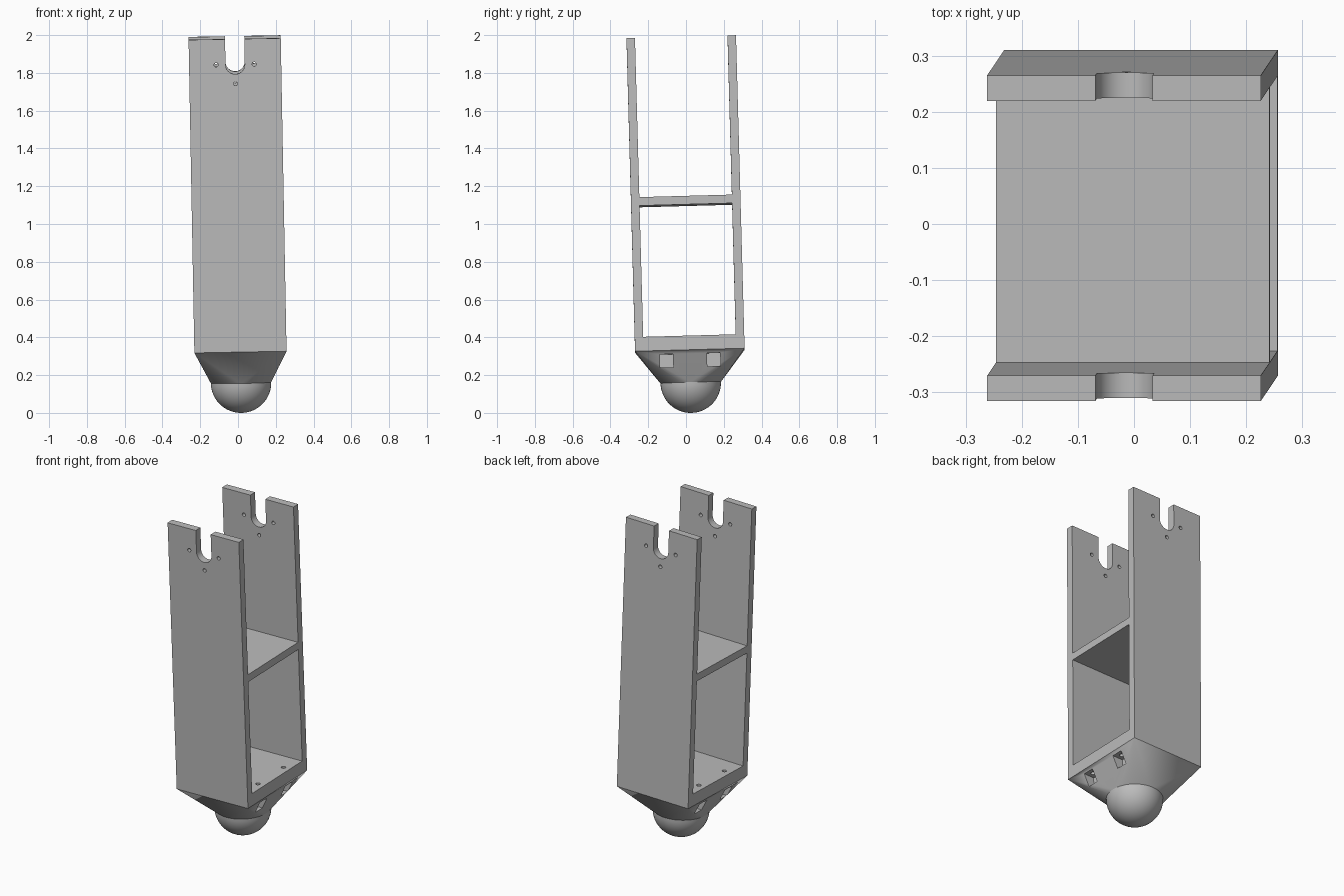
import bpy
import bmesh
import math
from mathutils import Matrix, Euler

old = bpy.data.objects.get("Cube")
if old:
    bpy.data.objects.remove(old, do_unlink=True)

# Main sizes, measured from the centre of the ball
HALF_W, HALF_D = 0.244, 0.29
WALL = 0.045
BASE, FLOOR, TOP = 0.17, 0.245, 1.828
SHELF = 0.94
BALL = 0.16
NOTCH_Z, NOTCH_R = 1.693, 0.051

# The whole part leans slightly to one side and forward
LEAN = Matrix.Translation((0.016, 0.025, BALL)) @ Euler((0.0275, -0.0185, 0)).to_matrix().to_4x4()

grey = bpy.data.materials.new("plain grey")
grey.use_nodes = True
grey.diffuse_color = (0.5, 0.5, 0.5, 1)
grey.node_tree.nodes["Principled BSDF"].inputs["Base Color"].default_value = (0.5, 0.5, 0.5, 1)


def make(name, bm):
    bmesh.ops.recalc_face_normals(bm, faces=bm.faces[:])
    mesh = bpy.data.meshes.new(name)
    bm.to_mesh(mesh)
    bm.free()
    mesh.materials.append(grey)
    obj = bpy.data.objects.new(name, mesh)
    bpy.context.collection.objects.link(obj)
    return obj


def box(name, x0, x1, y0, y1, z0, z1):
    bm = bmesh.new()
    bmesh.ops.create_cube(bm, size=1)
    size = Matrix.Diagonal((x1 - x0, y1 - y0, z1 - z0, 1))
    place = Matrix.Translation(((x0 + x1) / 2, (y0 + y1) / 2, (z0 + z1) / 2))
    bm.transform(place @ size)
    return make(name, bm)


def rod(name, radius, length, centre, along_y=False):
    bm = bmesh.new()
    bmesh.ops.create_cone(bm, cap_ends=True, segments=24, radius1=radius,
                          radius2=radius, depth=length)
    turn = Matrix.Rotation(math.pi / 2 if along_y else 0, 4, 'X')
    bm.transform(Matrix.Translation(centre) @ turn)
    return make(name, bm)


def notch_cutter():
    # U-shaped profile pushed through both walls
    bm = bmesh.new()
    pts = [(NOTCH_R, TOP + 0.1)]
    for i in range(25):
        a = -math.pi * i / 24
        pts.append((NOTCH_R * math.cos(a), NOTCH_Z + NOTCH_R * math.sin(a)))
    pts.append((-NOTCH_R, TOP + 0.1))
    face = bm.faces.new([bm.verts.new((x, -0.5, z)) for x, z in pts])
    push = bmesh.ops.extrude_face_region(bm, geom=[face])
    bmesh.ops.translate(bm, vec=(0, 1, 0),
                        verts=[g for g in push["geom"] if isinstance(g, bmesh.types.BMVert)])
    return make("notch_cutter", bm)


def cut(obj, cutters):
    for c in cutters:
        c.hide_render = True
        mod = obj.modifiers.new("cut", 'BOOLEAN')
        mod.operation, mod.solver, mod.object = 'DIFFERENCE', 'EXACT', c
    bpy.context.view_layer.update()
    graph = bpy.context.evaluated_depsgraph_get()
    result = bpy.data.meshes.new_from_object(obj.evaluated_get(graph))
    obj.modifiers.clear()
    obj.data = result


# Upright frame: two long walls joined by a floor and a shelf
frame = box("frame", -HALF_W, HALF_W, -HALF_D, HALF_D, BASE, TOP)
inner = HALF_D - WALL
bays = [box("lower_bay", -1, 1, -inner, inner, FLOOR, SHELF),
        box("upper_bay", -1, 1, -inner, inner, SHELF + WALL, TOP + 1)]

# Fork slots with three small holes around each
fork = [notch_cutter()]
for x, z in ((-0.101, 0), (0.101, 0), (0, -0.101)):
    fork.append(rod("fork_hole", 0.011, 1, (x, 0, NOTCH_Z + z), True))

# Nut pockets in the neck and screw holes through the floor
pockets, screws = [], []
for sx in (-1, 1):
    for sy in (-1, 1):
        xs = sorted((sx * 0.165, sx * 0.4))
        y = sy * 0.125
        pockets.append(box("nut_pocket", *xs, y - 0.035, y + 0.035, 0.08, 0.15))
        screws.append(rod("screw_hole", 0.013, 0.2, (sx * 0.2, y, 0.21)))

# Neck: blend from the rectangular base to the round ball
bm = bmesh.new()
bmesh.ops.create_circle(bm, segments=64, radius=BALL)
for sx in (-1, 1):
    for sy in (-1, 1):
        bm.verts.new((sx * HALF_W, sy * HALF_D, BASE))
bmesh.ops.convex_hull(bm, input=bm.verts[:])
bmesh.ops.dissolve_limit(bm, angle_limit=0.005, verts=bm.verts[:], edges=bm.edges[:])
neck = make("neck", bm)

# Ball foot: lower half of a sphere
bm = bmesh.new()
bmesh.ops.create_uvsphere(bm, u_segments=64, v_segments=32, radius=BALL)
bmesh.ops.delete(bm, geom=[v for v in bm.verts if v.co.z > 0.001], context='VERTS')
ball = make("ball_foot", bm)

cut(frame, bays + fork + screws)
cut(neck, pockets + screws)
for helper in bays + fork + pockets + screws:
    bpy.data.objects.remove(helper, do_unlink=True)

# Finish: smooth round surfaces, keep sharp edges, apply the lean
for obj in (frame, neck, ball):
    bpy.ops.object.select_all(action='DESELECT')
    obj.select_set(True)
    bpy.context.view_layer.objects.active = obj
    bpy.ops.object.shade_smooth_by_angle(angle=math.radians(30))
    obj.matrix_world = LEAN
